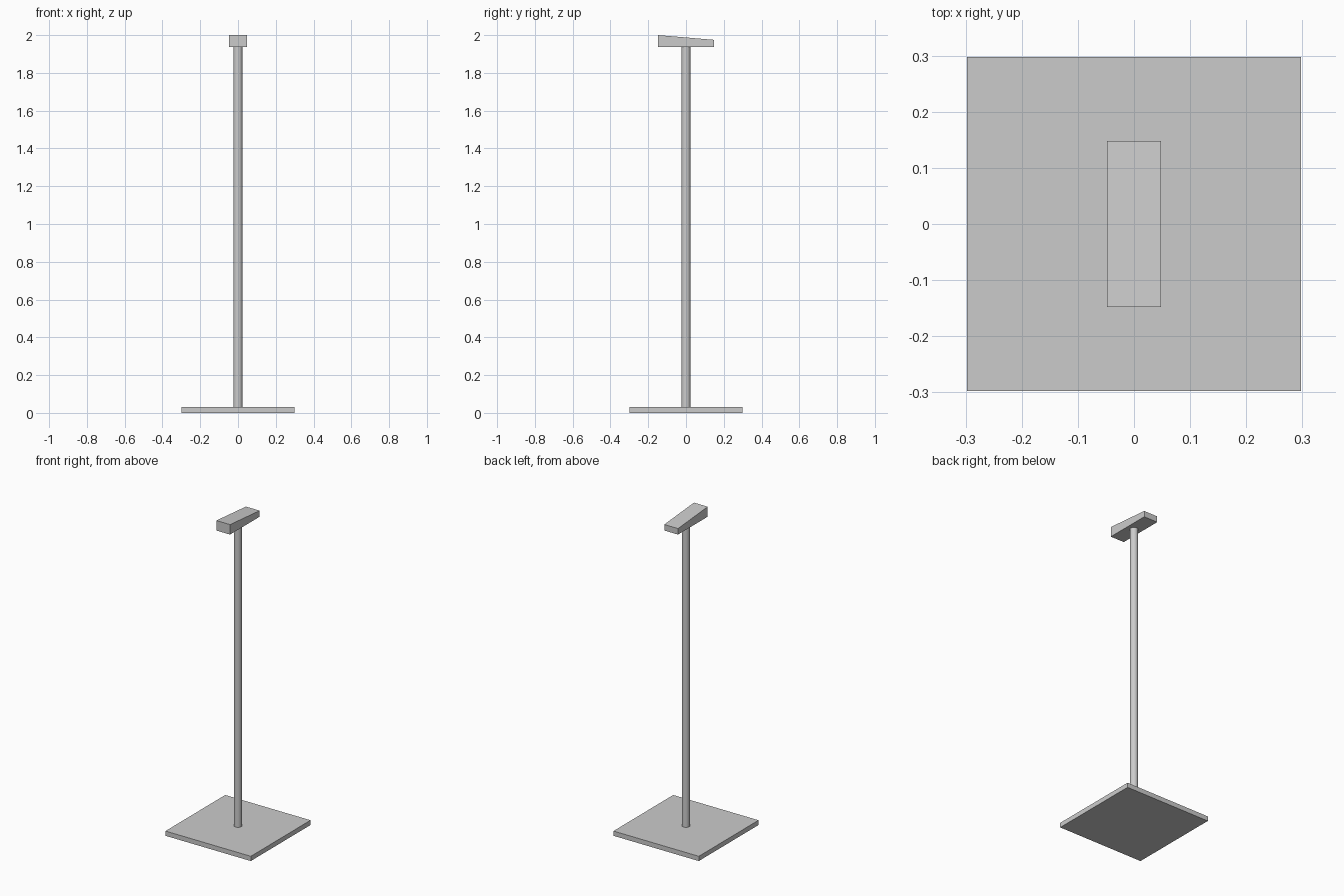
import bpy, bmesh

if "Cube" in bpy.data.objects:
    bpy.data.objects.remove(bpy.data.objects["Cube"])

grey = bpy.data.materials.new("light grey")
grey.diffuse_color = (0.6, 0.6, 0.6, 1)
grey.use_nodes = True
grey.node_tree.nodes["Principled BSDF"].inputs["Base Color"].default_value = grey.diffuse_color


def box(name, hx, hy, z0, z1, z1_back=None):
    """Box on the centre line; z1_back lowers the top at the back (+y)."""
    bm = bmesh.new()
    bmesh.ops.create_cube(bm, size=2)
    for v in bm.verts:
        top = z1_back if (z1_back is not None and v.co.y > 0) else z1
        v.co = (v.co.x * hx, v.co.y * hy, top if v.co.z > 0 else z0)
    me = bpy.data.meshes.new(name)
    bm.to_mesh(me)
    bm.free()
    ob = bpy.data.objects.new(name, me)
    bpy.context.collection.objects.link(ob)
    me.materials.append(grey)
    return ob


BASE_TOP, HEAD_BOTTOM = 0.03, 1.937

# Square floor plate
box("base_plate", 0.298, 0.298, 0.0, BASE_TOP)

# Wedge-shaped head, higher at the front
box("wedge_head", 0.048, 0.148, HEAD_BOTTOM, 2.0, 1.975)

# Round pole between plate and head
bpy.ops.mesh.primitive_cylinder_add(
    vertices=32, radius=0.0238, depth=HEAD_BOTTOM - BASE_TOP,
    location=(0, 0, (HEAD_BOTTOM + BASE_TOP) / 2))
pole = bpy.context.object
pole.name = "pole"
pole.data.materials.append(grey)
bpy.ops.object.shade_smooth_by_angle()
